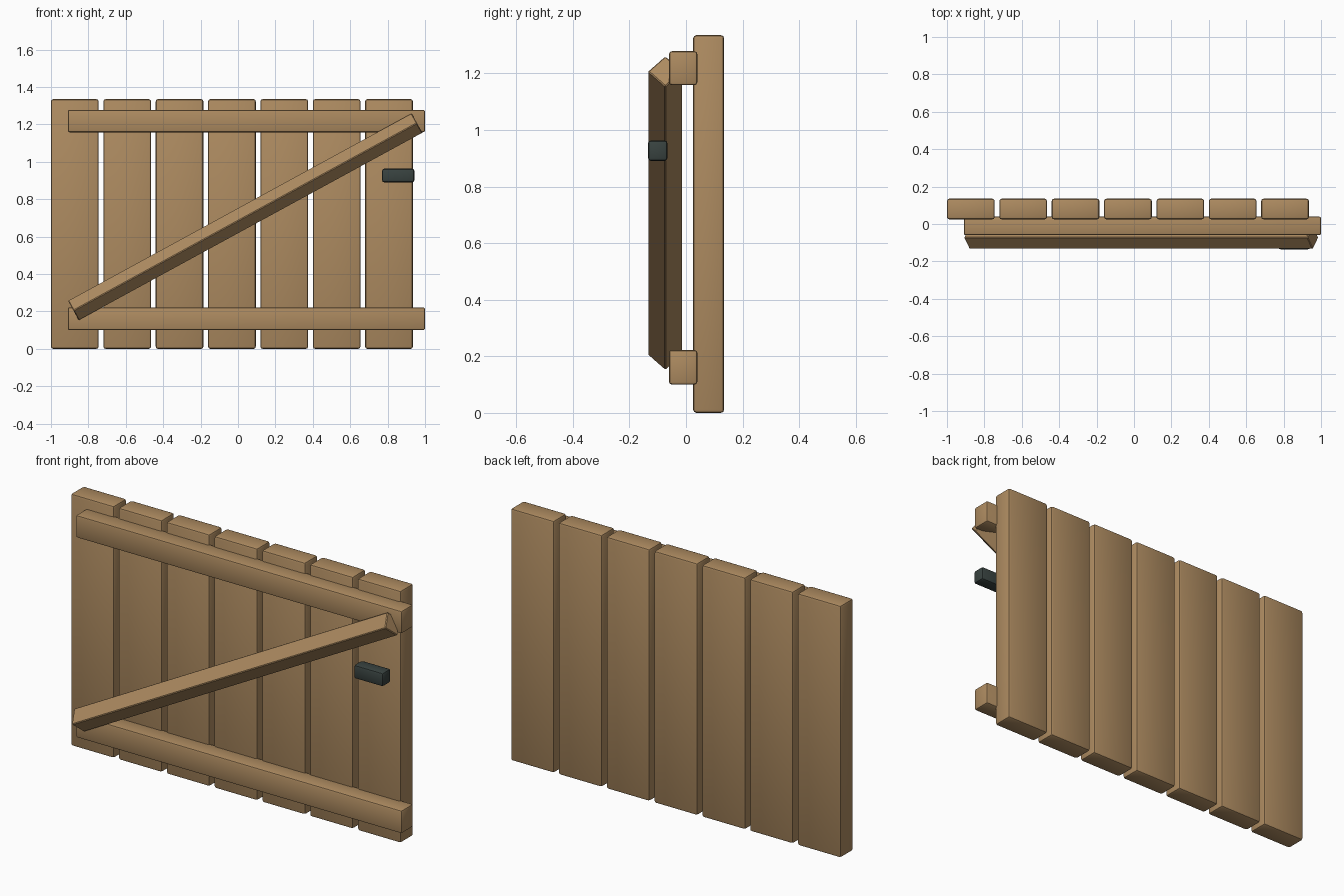
import bpy
import math

if "Cube" in bpy.data.objects:
    bpy.data.objects.remove(bpy.data.objects["Cube"])


def material(name, rgb):
    m = bpy.data.materials.new(name)
    m.diffuse_color = (*rgb, 1.0)
    m.use_nodes = True
    m.node_tree.nodes["Principled BSDF"].inputs["Base Color"].default_value = m.diffuse_color
    return m


wood = material("wood", (0.42, 0.258, 0.118))
iron = material("dark_iron", (0.04, 0.055, 0.051))


def block(name, lo, hi, mat, bevel, segments=2):
    """Rounded box spanning two opposite corners."""
    center = [(a + b) / 2 for a, b in zip(lo, hi)]
    bpy.ops.mesh.primitive_cube_add(size=1, location=center)
    ob = bpy.context.object
    ob.name = name
    ob.scale = [b - a for a, b in zip(lo, hi)]
    bpy.ops.object.transform_apply(location=False, rotation=False, scale=True)
    ob.data.materials.append(mat)
    mod = ob.modifiers.new("soft_edges", 'BEVEL')
    mod.width = bevel
    mod.segments = segments
    bpy.ops.object.modifier_apply(modifier=mod.name)
    bpy.ops.object.shade_smooth_by_angle(angle=math.radians(30))
    return ob


# Seven upright planks
for i in range(7):
    x = -1.0 + i * 0.28
    block(f"plank_{i + 1}", (x, 0.025, 0.0), (x + 0.255, 0.135, 1.335), wood, 0.012)

# Horizontal rails across the front
block("lower_rail", (-0.91, -0.06, 0.10), (1.0, 0.04, 0.222), wood, 0.01)
block("upper_rail", (-0.91, -0.06, 1.158), (1.0, 0.04, 1.278), wood, 0.01)

# Diagonal brace: a square bar turned on its edge
x0, z0, x1, z1 = -0.88, 0.205, 0.957, 1.207
half = math.hypot(x1 - x0, z1 - z0) / 2
side = 0.0435
brace = block("diagonal_brace", (-half, -side, -side), (half, side, side), wood, 0.004, 1)
brace.rotation_euler = (math.radians(45), -math.atan2(z1 - z0, x1 - x0), 0)
brace.location = ((x0 + x1) / 2, -0.073, (z0 + z1) / 2)

# Latch handle
block("latch", (0.77, -0.135, 0.89), (0.943, -0.065, 0.963), iron, 0.012)
